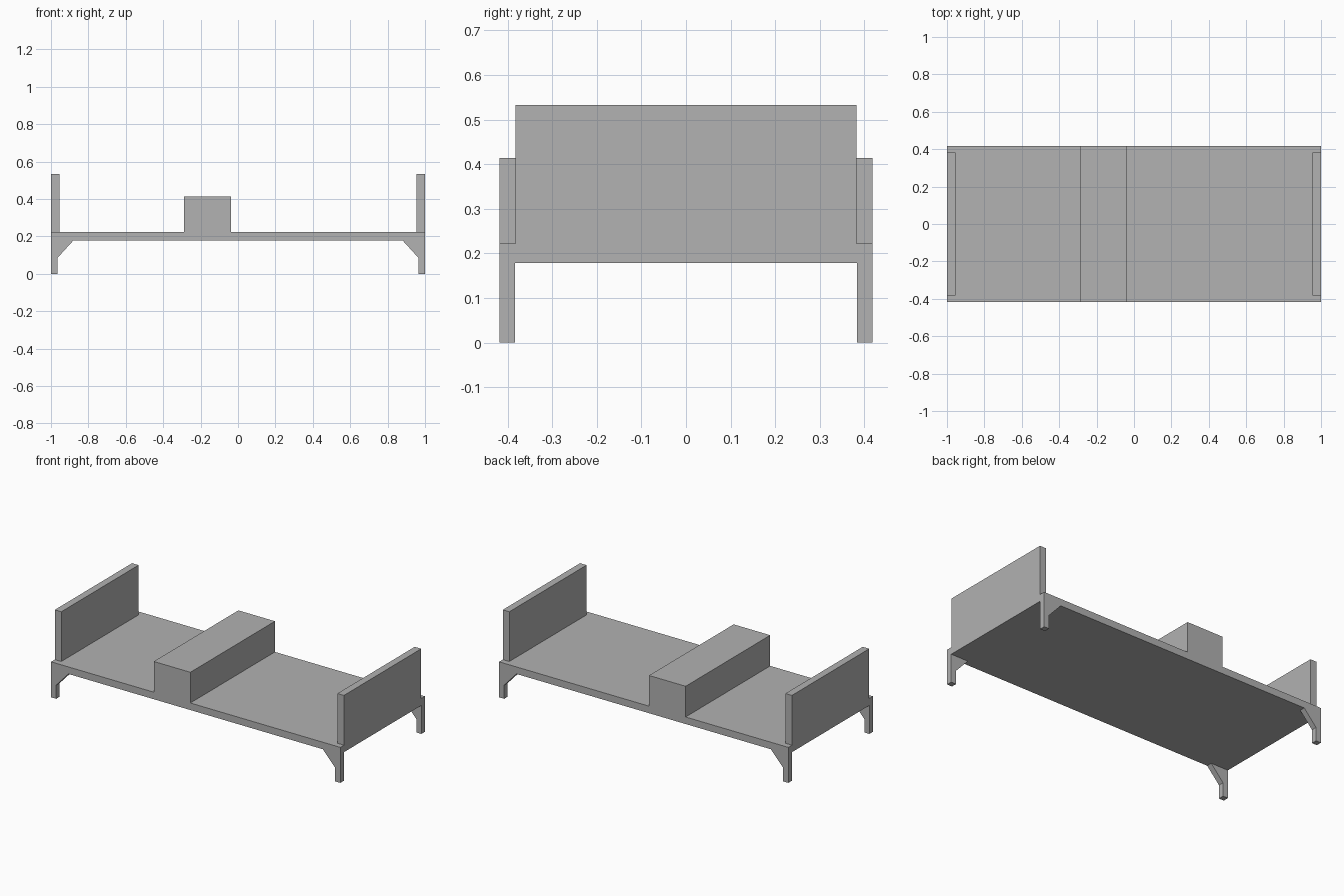
import bpy
import bmesh

if "Cube" in bpy.data.objects:
    bpy.data.objects.remove(bpy.data.objects["Cube"], do_unlink=True)

# One plain grey for the whole bench
GREY = (0.445, 0.445, 0.445, 1)
grey = bpy.data.materials.new("plain grey")
grey.use_nodes = True
grey.diffuse_color = GREY
grey.node_tree.nodes["Principled BSDF"].inputs["Base Color"].default_value = GREY

HALF_LENGTH, HALF_DEPTH = 1.0, 0.418
DECK_BOTTOM, DECK_TOP = 0.178, 0.222
LEG = 0.035


def prism(name, profile, y0, y1):
    """Extrude an (x, z) profile from y0 to y1."""
    bm = bmesh.new()
    face = bm.faces.new([bm.verts.new((x, y0, z)) for x, z in profile])
    side = bmesh.ops.extrude_face_region(bm, geom=[face])
    moved = [v for v in side["geom"] if isinstance(v, bmesh.types.BMVert)]
    bmesh.ops.translate(bm, verts=moved, vec=(0, y1 - y0, 0))
    bmesh.ops.recalc_face_normals(bm, faces=bm.faces)
    mesh = bpy.data.meshes.new(name)
    bm.to_mesh(mesh)
    bm.free()
    mesh.materials.append(grey)
    obj = bpy.data.objects.new(name, mesh)
    bpy.context.collection.objects.link(obj)
    return obj


def box(name, x0, x1, half_y, z0, z1):
    return prism(name, [(x0, z0), (x1, z0), (x1, z1), (x0, z1)], -half_y, half_y)


# Deck and the full-depth block across it
box("deck", -HALF_LENGTH, HALF_LENGTH, HALF_DEPTH, DECK_BOTTOM, DECK_TOP)
box("centre_block", -0.29, -0.037, HALF_DEPTH, DECK_TOP, 0.414)

# End boards and braced corner legs
leg_profile = [(1, 0), (1, DECK_BOTTOM), (0.88, DECK_BOTTOM),
               (1 - LEG, 0.085), (1 - LEG, 0)]
for side, sx in (("left", 1), ("right", -1)):
    box(f"{side}_end_board", sx * 0.955, sx * HALF_LENGTH, 0.382, DECK_TOP, 0.533)
    for end, sy in (("front", -1), ("back", 1)):
        prism(f"{end}_{side}_leg", [(sx * x, z) for x, z in leg_profile],
              sy * (HALF_DEPTH - LEG), sy * HALF_DEPTH)
